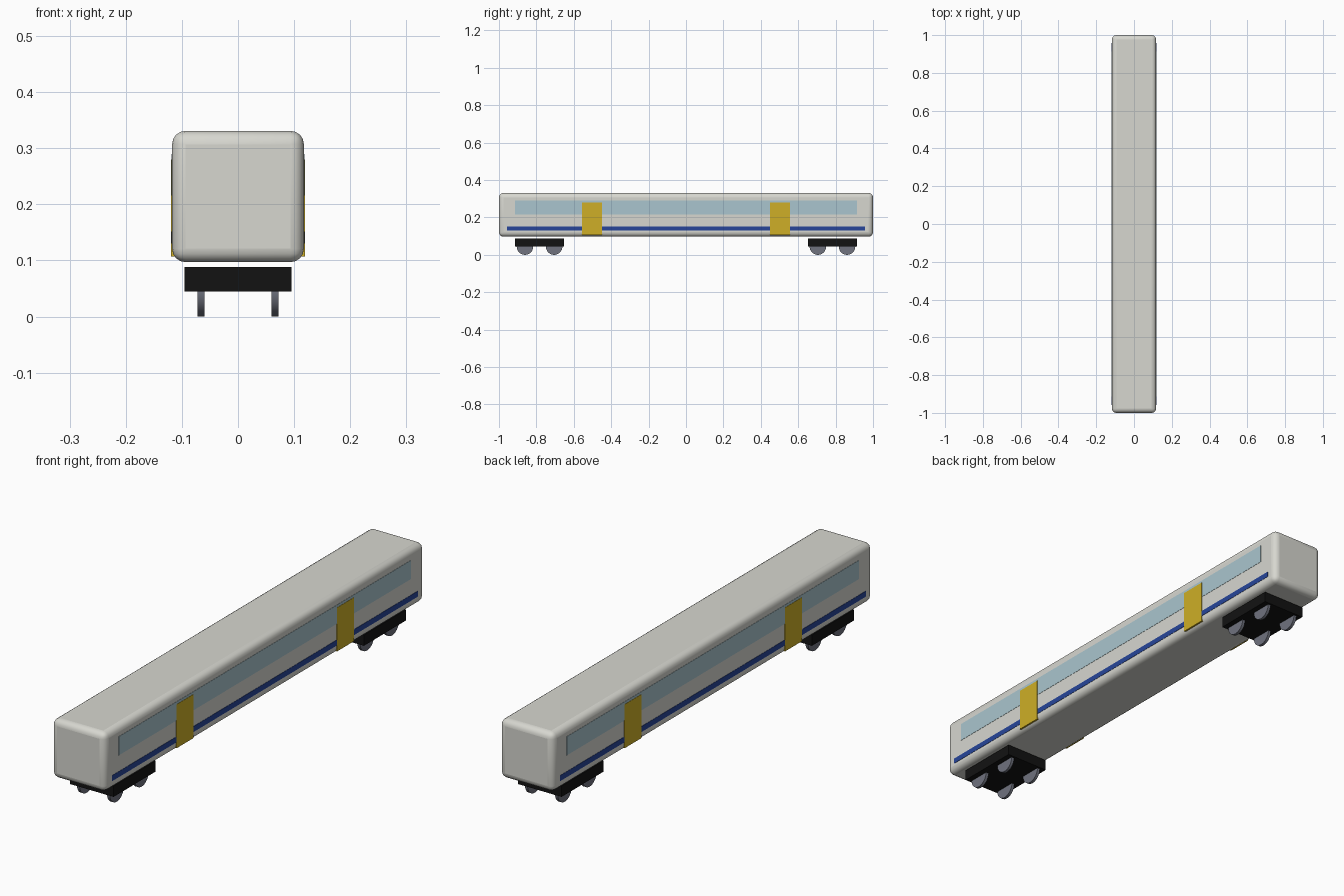
import bpy
import math

default = bpy.data.objects.get("Cube")
if default:
    bpy.data.objects.remove(default, do_unlink=True)


def material(name, rgb):
    mat = bpy.data.materials.new(name)
    mat.use_nodes = True
    mat.diffuse_color = (*rgb, 1)
    bsdf = next(n for n in mat.node_tree.nodes if n.type == 'BSDF_PRINCIPLED')
    bsdf.inputs["Base Color"].default_value = (*rgb, 1)
    return mat


shell = material("warm_white", (0.68, 0.68, 0.63))
glass = material("pale_blue_glass", (0.40, 0.56, 0.62))
blue = material("stripe_blue", (0.02, 0.06, 0.32))
yellow = material("door_yellow", (0.62, 0.43, 0.02))
black = material("frame_black", (0.006, 0.006, 0.006))
steel = material("wheel_steel", (0.16, 0.17, 0.21))


def box(name, mat, x, y, z):
    """Box between (low, high) limits on each axis."""
    limits = (x, y, z)
    bpy.ops.mesh.primitive_cube_add(size=1, location=[(a + b) / 2 for a, b in limits])
    ob = bpy.context.object
    ob.name = name
    ob.scale = [b - a for a, b in limits]
    bpy.ops.object.transform_apply(location=False, rotation=False, scale=True)
    ob.data.materials.append(mat)
    return ob


def side_panel(name, mat, side, outer, y, z):
    """Thin plate lying on one side wall."""
    x = sorted((side * outer, side * (outer - 0.008)))
    return box(name, mat, x, y, z)


# Rounded car body
body = box("car_body", shell, (-0.1175, 0.1175), (-1, 1), (0.097, 0.331))
bevel = body.modifiers.new("rounded_edges", 'BEVEL')
bevel.width = 0.024
bevel.segments = 4
bpy.ops.object.shade_smooth_by_angle(angle=math.radians(40))
for face in body.data.polygons:
    face.use_smooth = True
bpy.ops.object.modifier_apply(modifier=bevel.name)

# Window band, stripe and doors on both sides
for side, label in ((1, "left"), (-1, "right")):
    side_panel(f"window_band_{label}", glass, side, 0.1185, (-0.914, 0.914), (0.216, 0.290))
    side_panel(f"stripe_{label}", blue, side, 0.1187, (-0.957, 0.957), (0.130, 0.152))
    for end, place in ((-1, "front"), (1, "rear")):
        mid = end * 0.502
        side_panel(f"door_{place}_{label}", yellow, side, 0.1195,
                   (mid - 0.053, mid + 0.053), (0.107, 0.280))

# Bogies with four wheels each
WHEEL_RADIUS = 0.044
for end, place in ((-1, "front"), (1, "rear")):
    mid = end * 0.783
    box(f"bogie_frame_{place}", black, (-0.095, 0.095), (mid - 0.131, mid + 0.131), (0.045, 0.088))
    for axle in (-1, 1):
        for side, label in ((1, "left"), (-1, "right")):
            bpy.ops.mesh.primitive_cylinder_add(
                vertices=32, radius=WHEEL_RADIUS, depth=0.012,
                location=(side * 0.066, mid + axle * 0.078, WHEEL_RADIUS),
                rotation=(0, math.pi / 2, 0))
            wheel = bpy.context.object
            wheel.name = f"wheel_{place}_{'a' if axle < 0 else 'b'}_{label}"
            wheel.data.materials.append(steel)
            bpy.ops.object.shade_smooth_by_angle(angle=math.radians(30))
